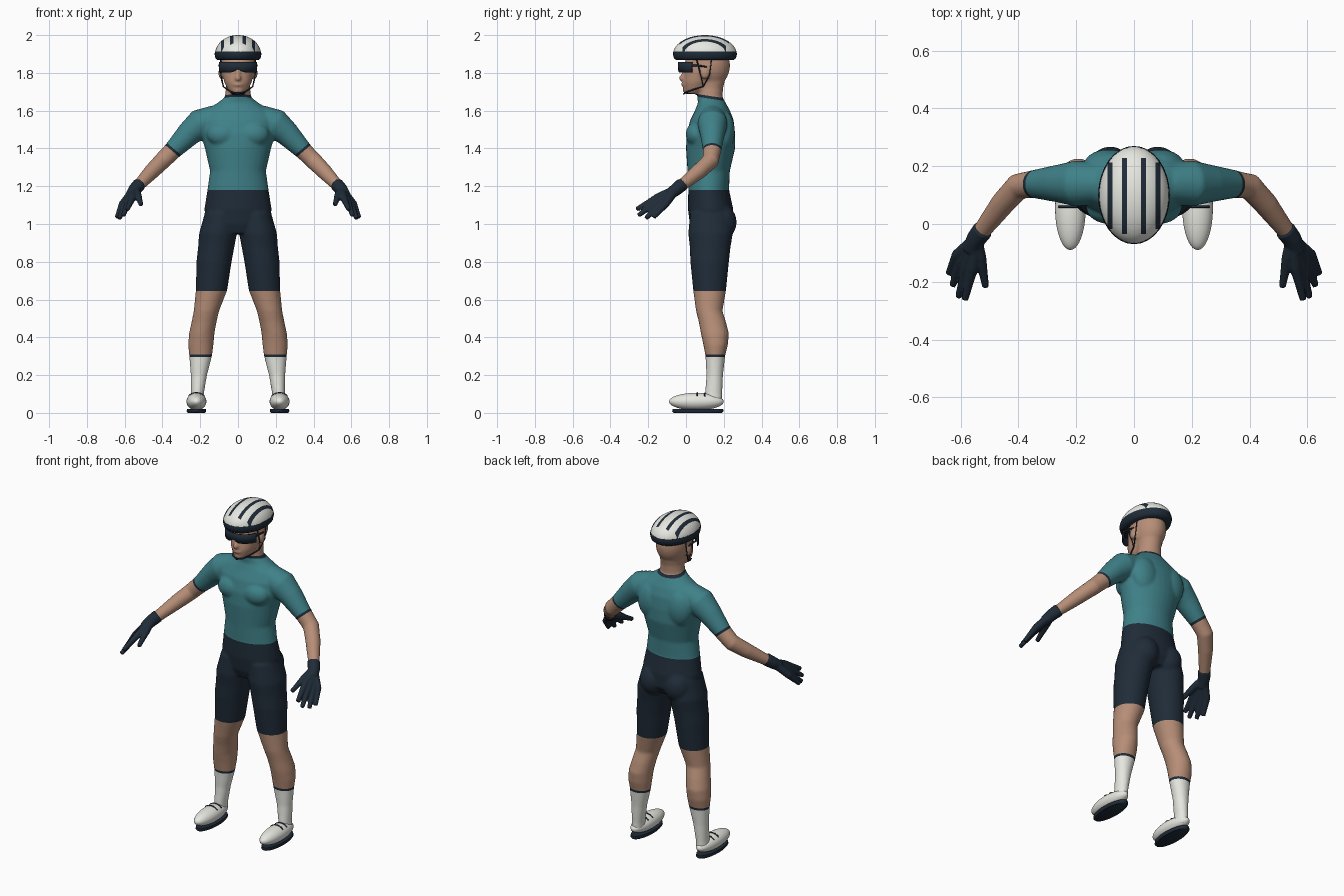
import bpy, bmesh, math
from mathutils import Matrix, Vector

if "Cube" in bpy.data.objects:
    bpy.data.objects.remove(bpy.data.objects["Cube"])


def material(name, rgb):
    m = bpy.data.materials.new(name)
    m.use_nodes = True
    m.diffuse_color = (*rgb, 1)
    m.node_tree.nodes["Principled BSDF"].inputs["Base Color"].default_value = (*rgb, 1)
    return m


teal = material("teal_jersey", (0.05, 0.22, 0.25))
navy = material("dark_navy", (0.014, 0.025, 0.04))
skin = material("skin", (0.47, 0.27, 0.185))
white = material("off_white", (0.8, 0.8, 0.75))
SIDES = (1, -1)


def loft(bm, rings, n=32):
    """Skin closed rings of (center, rx, ry, rotation)."""
    loops = []
    for center, rx, ry, rot in rings:
        loop = []
        for i in range(n):
            a = math.tau * i / n
            p = Vector((rx * math.cos(a), ry * math.sin(a), 0))
            loop.append(bm.verts.new(Vector(center) + (rot @ p if rot else p)))
        loops.append(loop)
    for a, b in zip(loops, loops[1:]):
        for i in range(n):
            j = (i + 1) % n
            bm.faces.new((a[i], a[j], b[j], b[i]))
    bm.faces.new(loops[0][::-1])
    bm.faces.new(loops[-1])


def column(bm, rings, side=1):
    """Level rings given as (z, cx, cy, rx, ry)."""
    loft(bm, [((cx * side, cy, z), rx, ry, None) for z, cx, cy, rx, ry in rings])


def tube(bm, pts, side=1, n=20):
    """Round limb along points (x, y, z, radius)."""
    ps = [Vector((x * side, y, z)) for x, y, z, r in pts]
    rings = []
    for i, p in enumerate(ps):
        d = ps[min(i + 1, len(ps) - 1)] - ps[max(i - 1, 0)]
        rings.append((p, pts[i][3], pts[i][3], d.to_track_quat("Z", "Y")))
    loft(bm, rings, n)


def ball(bm, c, r, side=1, u=32, v=20):
    m = Matrix.Translation((c[0] * side, c[1], c[2])) @ Matrix.Diagonal((*r, 1))
    bmesh.ops.create_uvsphere(bm, u_segments=u, v_segments=v, radius=1, matrix=m)


def finish(name, bm, *mats):
    bmesh.ops.recalc_face_normals(bm, faces=bm.faces)
    me = bpy.data.meshes.new(name)
    bm.to_mesh(me)
    bm.free()
    for m in mats:
        me.materials.append(m)
    me.shade_smooth()
    me.set_sharp_from_angle(angle=math.radians(50))
    ob = bpy.data.objects.new(name, me)
    bpy.context.collection.objects.link(ob)
    return ob


def fused(bm, voxel, rounds):
    """Melt overlapping closed parts into one soft surface."""
    tmp = finish("fuse_helper", bm)
    rm = tmp.modifiers.new("fuse", "REMESH")
    rm.mode = "VOXEL"
    rm.voxel_size = voxel
    sm = tmp.modifiers.new("soften", "SMOOTH")
    sm.iterations = rounds
    dg = bpy.context.evaluated_depsgraph_get()
    me = bpy.data.meshes.new_from_object(tmp.evaluated_get(dg))
    out = bmesh.new()
    out.from_mesh(me)
    bpy.data.objects.remove(tmp)
    bpy.data.meshes.remove(me)
    return out


def cut(bm, co, no, test=lambda c: True):
    faces = [f for f in bm.faces if test(f.calc_center_median())]
    geom = set(faces)
    for f in faces:
        geom.update(f.edges, f.verts)
    bmesh.ops.bisect_plane(bm, geom=list(geom), plane_co=co, plane_no=no, dist=1e-5)


# Body: torso, neck, head, arms and legs melted together
bm = bmesh.new()
column(bm, [(0.95, 0, .13, .11, .09), (1.0, 0, .135, .17, .115), (1.08, 0, .13, .178, .12),
            (1.18, 0, .12, .162, .108), (1.28, 0, .12, .148, .112), (1.4, 0, .13, .175, .13),
            (1.48, 0, .132, .2, .128), (1.55, 0, .137, .205, .115), (1.6, 0, .14, .175, .093),
            (1.64, 0, .137, .11, .074), (1.67, 0, .127, .07, .067), (1.72, 0, .13, .064, .066),
            (1.78, 0, .13, .068, .082), (1.84, 0, .13, .068, .08)])
ball(bm, (0, .117, 1.84), (.091, .116, .125))
column(bm, [(1.688, 0, .04, .035, .045), (1.71, 0, .05, .054, .062), (1.75, 0, .062, .072, .08),
            (1.8, 0, .085, .085, .094), (1.87, 0, .1, .088, .105)])
ball(bm, (0, -.012, 1.772), (.018, .028, .018))
ball(bm, (0, -.004, 1.795), (.012, .02, .03))
ball(bm, (0, -.012, 1.738), (.027, .014, .011))
ball(bm, (0, .005, 1.707), (.03, .022, .02))
for s in SIDES:
    ball(bm, (.09, .1, 1.8), (.014, .024, .034), s)
    ball(bm, (.08, .055, 1.475), (.085, .056, .065), s)
    ball(bm, (.09, .2, 1.49), (.085, .058, .11), s)
    ball(bm, (.082, .172, 1.01), (.085, .096, .1), s)
    tube(bm, [(.12, .14, 1.56, .07), (.2, .14, 1.53, .08), (.26, .14, 1.478, .066),
              (.345, .138, 1.39, .049), (.4, .13, 1.335, .046), (.455, .07, 1.28, .042),
              (.535, -.035, 1.195, .03), (.555, -.06, 1.175, .027)], s)
    column(bm, [(1.06, .09, .13, .085, .108), (.95, .106, .13, .1, .118), (.88, .115, .128, .096, .108),
                (.8, .127, .125, .093, .102), (.65, .14, .125, .083, .087), (.54, .167, .123, .067, .07),
                (.48, .18, .14, .066, .072), (.42, .192, .153, .067, .074), (.36, .197, .157, .067, .065),
                (.3, .198, .155, .06, .052), (.2, .207, .152, .043, .044), (.1, .215, .146, .034, .045),
                (.04, .218, .146, .034, .045)], s)
bm = fused(bm, .008, 5)

# Garment borders: cut the surface, then colour each region by position
CUFF, CUFF_N = Vector((.35, .138, 1.388)), Vector((.65, 0, -.76)).normalized()
COLLAR, COLLAR_N = Vector((0, .125, 1.678)), Vector((0, .15, 1)).normalized()
HEM, KNEE, SOCK, TRIM = 1.18, .645, .31, .014


def near_arm(c):
    return abs(c.x) > .25 and c.z > 1.05


for z in (HEM, KNEE, SOCK, SOCK - TRIM):
    cut(bm, (0, 0, z), (0, 0, 1), lambda c: abs(c.x) < .3)
for k in (0, TRIM):
    cut(bm, COLLAR - COLLAR_N * k, COLLAR_N, lambda c: abs(c.x) < .2)
    for s in SIDES:
        flip = Vector((s, 1, 1))
        cut(bm, (CUFF - CUFF_N * k) * flip, CUFF_N * flip, lambda c: near_arm(c) and c.x * s > 0)


def garment(c):
    """Slots: 0 skin, 1 jersey, 2 navy, 3 sock."""
    edge = (c - COLLAR).dot(COLLAR_N)
    if near_arm(c):
        edge = (Vector((abs(c.x), c.y, c.z)) - CUFF).dot(CUFF_N)
    elif c.z < HEM:
        if c.z > KNEE or SOCK - TRIM < c.z < SOCK:
            return 2
        return 0 if c.z > SOCK else 3
    return 0 if edge > 0 else 2 if edge > -TRIM else 1


for f in bm.faces:
    f.material_index = garment(f.calc_center_median())
finish("body", bm, skin, teal, navy, white)

# Gloves: wrist, palm bones, four fingers and a thumb
FINGERS = [((.558, -.15, 1.142), (.585, -.262, 1.078)), ((.578, -.145, 1.123), (.607, -.253, 1.045)),
           ((.596, -.13, 1.108), (.628, -.213, 1.03)), ((.612, -.108, 1.105), (.641, -.172, 1.035)),
           ((.53, -.12, 1.153), (.513, -.218, 1.102))]
for s, label in zip(SIDES, ("left", "right")):
    bm = bmesh.new()
    tube(bm, [(.522, -.02, 1.21, .036), (.545, -.05, 1.185, .034), (.565, -.09, 1.155, .03)], s)
    for knuckle, tip in FINGERS:
        tube(bm, [(.548, -.055, 1.182, .024), (*knuckle, .02),
                  (*Vector(knuckle).lerp(Vector(tip), .5), .0155), (*tip, .012)], s)
    finish(label + "_glove", fused(bm, .005, 3), navy)

    # Shoe with sole and two instep straps
    bm = bmesh.new()
    ball(bm, (.22, .055, .06), (.053, .145, .046), s, 40, 24)
    finish(label + "_shoe", bm, white)
    bm = bmesh.new()
    column(bm, [(0, .22, .063, .046, .128), (.008, .22, .063, .052, .136), (.02, .22, .063, .05, .134)], s)
    finish(label + "_sole", bm, navy)
    bm = bmesh.new()
    for y in (.06, .1):
        k = math.sqrt(1 - ((y - .055) / .145) ** 2)
        arc = [math.radians(d) for d in range(-50, 51, 10)]
        tube(bm, [(.22 + .053 * k * math.sin(a), y, .06 + .046 * k * math.cos(a), .004) for a in arc], s, 8)
    finish(label + "_shoe_straps", bm, navy)

# Helmet shell with four painted stripes
STRIPES = [(.024, .042, -.035, .228), (.074, .091, -.018, .212)]
bm = bmesh.new()
ball(bm, (0, .1, 1.9), (.121, .168, .1), 1, 64, 40)
low = [v for v in bm.verts if v.co.z < 1.899]
bmesh.ops.delete(bm, geom=low, context="VERTS")
for x0, x1, y0, y1 in STRIPES:
    for x in (x0, x1, -x0, -x1):
        cut(bm, (x, 0, 0), (1, 0, 0))
    for y in (y0, y1):
        cut(bm, (0, y, 0), (0, 1, 0))
for f in bm.faces:
    c = f.calc_center_median()
    f.material_index = int(any(a < abs(c.x) < b and p < c.y < q for a, b, p, q in STRIPES))
finish("helmet_shell", bm, white, navy)

# Helmet lower rim
bm = bmesh.new()
column(bm, [(1.868, 0, .1, .108, .152), (1.878, 0, .1, .12, .164), (1.9, 0, .1, .124, .17),
            (1.914, 0, .1, .121, .167)])
finish("helmet_rim", bm, navy)

# Chin strap
bm = bmesh.new()
for s in SIDES:
    tube(bm, [(.09, .055, 1.875, .004), (.091, .075, 1.8, .004), (.078, .092, 1.728, .004),
              (.062, .05, 1.715, .004), (.035, .0, 1.698, .004), (0, -.012, 1.689, .004)], s, 8)
    tube(bm, [(.092, .135, 1.87, .003), (.094, .125, 1.79, .003), (.078, .092, 1.728, .003)], s, 8)
finish("chin_strap", bm, navy)

# Wraparound glasses: curved lens and temples
bm = bmesh.new()
rows = []
for d in range(-76, 77, 4):
    a = math.radians(d)
    x, y = .102 * math.sin(a), .055 - .094 * math.cos(a)
    notch = .016 * math.exp(-(x / .018) ** 2)
    rows.append([bm.verts.new((x, y, z)) for z in (1.803 + notch, 1.832, 1.858)])
for a, b in zip(rows, rows[1:]):
    for i in range(2):
        bm.faces.new((a[i], b[i], b[i + 1], a[i + 1]))
lens = finish("glasses_lens", bm, navy)
thick = lens.modifiers.new("thickness", "SOLIDIFY")
thick.thickness = .006
thick.offset = 0
bm = bmesh.new()
for s in SIDES:
    tube(bm, [(.099, .028, 1.84, .006), (.097, .07, 1.838, .005), (.094, .11, 1.832, .004)], s, 8)
finish("glasses_temples", bm, navy)
